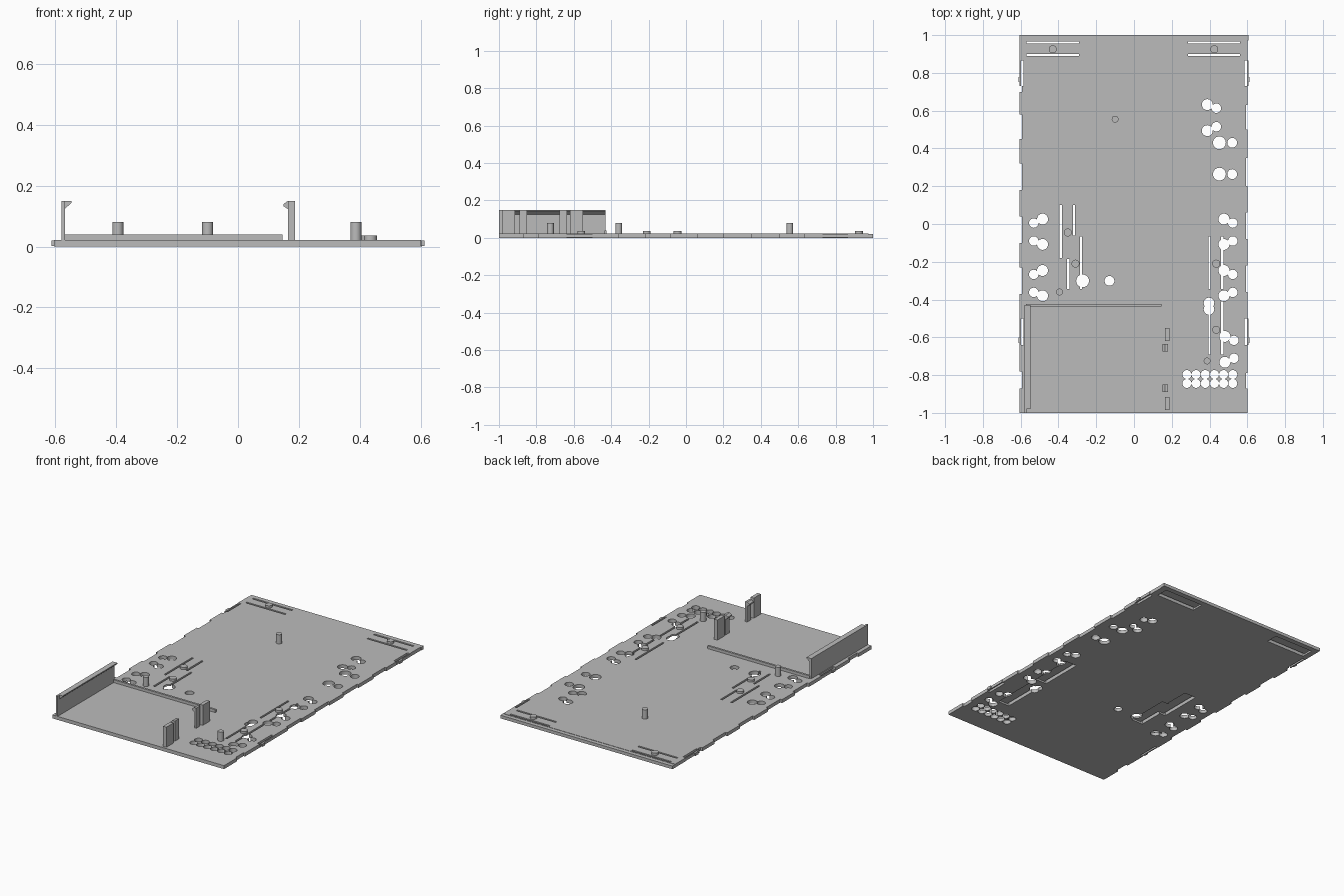
import bpy
import bmesh
from mathutils import Matrix, Vector

if "Cube" in bpy.data.objects:
    bpy.data.objects.remove(bpy.data.objects["Cube"], do_unlink=True)

grey = bpy.data.materials.new("plain_grey")
grey.use_nodes = True
grey.diffuse_color = (0.5, 0.5, 0.5, 1)
grey.node_tree.nodes["Principled BSDF"].inputs["Base Color"].default_value = (0.5, 0.5, 0.5, 1)

TOP = 0.022      # upper face of the plate
EDGE = 0.592     # half width of the plate body
WALL = 0.15      # height of walls and clips


def finish(name, bm):
    bmesh.ops.recalc_face_normals(bm, faces=bm.faces)
    mesh = bpy.data.meshes.new(name)
    bm.to_mesh(mesh)
    bm.free()
    mesh.materials.append(grey)
    obj = bpy.data.objects.new(name, mesh)
    bpy.context.collection.objects.link(obj)
    return obj


def add_box(bm, x0, x1, y0, y1, z0, z1):
    size = Matrix.Diagonal((x1 - x0, y1 - y0, z1 - z0, 1))
    mid = Matrix.Translation(((x0 + x1) / 2, (y0 + y1) / 2, (z0 + z1) / 2))
    bmesh.ops.create_cube(bm, size=1, matrix=mid @ size)


def add_rod(bm, x, y, r, z0, z1):
    bmesh.ops.create_cone(bm, cap_ends=True, segments=28, radius1=r, radius2=r, depth=z1 - z0,
                          matrix=Matrix.Translation((x, y, (z0 + z1) / 2)))


def boxes(name, items):
    bm = bmesh.new()
    for item in items:
        add_box(bm, *item)
    return finish(name, bm)


def rods(name, items, z0, z1):
    bm = bmesh.new()
    for x, y, r in items:
        add_rod(bm, x, y, r, z0, z1)
    return finish(name, bm)


def extrude_y(name, profile, y0, y1):
    bm = bmesh.new()
    face = bm.faces.new([bm.verts.new((x, y0, z)) for x, z in profile])
    grown = bmesh.ops.extrude_face_region(bm, geom=[face])["geom"]
    bmesh.ops.translate(bm, vec=Vector((0, y1 - y0, 0)),
                        verts=[g for g in grown if isinstance(g, bmesh.types.BMVert)])
    return finish(name, bm)


# Round holes: pairs of one larger and one smaller hole
BIG, SMALL = 0.029, 0.025
large, small = [], []
for a, b in ((0.026, 0.005), (-0.108, -0.09), (-0.246, -0.267), (-0.38, -0.362)):
    large += [(0.476, a, BIG), (-0.484, a, BIG)]
    small += [(0.523, b, SMALL), (-0.531, b, SMALL)]
for a, b in ((-0.595, -0.616), (-0.732, -0.711)):
    large.append((0.481, a, BIG))
    small.append((0.529, b, SMALL))
for a, b in ((0.632, 0.613), (0.494, 0.515)):
    large.append((0.388, a, BIG))
    small.append((0.436, b, SMALL))
for x, y, gap in ((0.452, 0.43, 0.068), (0.452, 0.264, 0.068), (-0.272, -0.301, 0.142)):
    large.append((x, y, 0.034))
    small.append((x + gap, y, 0.026))
large.append((0.397, -0.418, 0.028))
small.append((0.397, -0.452, 0.028))
for i in range(6):
    large.append((0.28 + 0.0486 * i, -0.797, 0.0238))
    small.append((0.28 + 0.0486 * i, -0.844, 0.0238))

# Narrow slots beside each flexing strip, and the hollow under the strip
slots, hollows_a, hollows_b = [], [], []
W = 0.006


def slot_y(x, y0, y1):
    slots.append((x - W, x + W, y0, y1, -0.1, 0.1))


for x0 in (-0.568, 0.285):
    for y in (0.895, 0.961):
        slots.append((x0, x0 + 0.276, y - W, y + W, -0.1, 0.1))
    hollows_a.append((x0, x0 + 0.276, 0.895, 0.961, -0.1, 0.011))
for y0 in (-0.345, -0.69):
    for x in (0.4, 0.467):
        slot_y(x, y0, y0 + 0.28)
    hollows_a.append((0.4, 0.467, y0, y0 + 0.28, -0.1, 0.011))
slot_y(-0.388, -0.18, 0.1)
slot_y(-0.318, -0.06, 0.1)
slot_y(-0.348, -0.345, -0.185)
slot_y(-0.281, -0.345, -0.065)
hollows_a.append((-0.388, -0.318, -0.18, 0.1, -0.1, 0.011))
hollows_b.append((-0.348, -0.281, -0.345, -0.065, -0.1, 0.011))

# Side latches: opening in the edge
LATCHES = ((0.73, 0.865, 0.765), (-0.64, -0.5, -0.615))
for y0, y1, bump in LATCHES:
    slots.append((-0.65, -0.584, y0, y1, -0.1, 0.1))
    slots.append((0.584, 0.65, y0, y1, -0.1, 0.1))

# Plate with all openings cut
plate = boxes("base_plate", [(-EDGE, EDGE, -1, 0.975, 0, TOP)])
cutters = [rods("large_hole_cutter", large, -0.1, 0.1),
           rods("small_hole_cutter", small, -0.1, 0.1),
           boxes("slot_cutter", slots),
           boxes("hollow_cutter_a", hollows_a),
           boxes("hollow_cutter_b", hollows_b)]
for cutter in cutters:
    cutter.hide_render = True
    mod = plate.modifiers.new(cutter.name, "BOOLEAN")
    mod.operation, mod.solver, mod.object = "DIFFERENCE", "EXACT", cutter
bpy.context.view_layer.update()
cut_mesh = bpy.data.meshes.new_from_object(
    plate.evaluated_get(bpy.context.evaluated_depsgraph_get()))
plate.modifiers.clear()
plate.data = cut_mesh
for cutter in cutters:
    bpy.data.objects.remove(cutter, do_unlink=True)

# Back lip and interlocking edge tabs
boxes("back_lip", [(-0.605, 0.605, 0.972, 1, 0, TOP - 0.002)])
left_tabs = ((0.63, 0.73), (0.35, 0.5), (0.06, 0.2), (-0.22, -0.08), (-0.5, -0.36),
             (-0.79, -0.64), (-1, -0.87), (0.865, 0.972))
right_tabs = ((0.58, 0.7), (0.32, 0.45), (0.04, 0.18), (-0.23, -0.1), (-0.5, -0.37),
              (-0.78, -0.64), (-1, -0.87), (0.865, 0.972))
boxes("left_edge_tabs", [(EDGE, 0.602, a, b, 0, TOP) for a, b in left_tabs])
boxes("right_edge_tabs", [(-0.605, -EDGE, a, b, 0, TOP) for a, b in right_tabs])
for name, s in (("left", 1), ("right", -1)):
    parts = []
    for y0, y1, bump in LATCHES:
        for x0, x1, a, b in ((0.598, 0.605, y0, y1), (0.604, 0.612, bump - 0.014, bump + 0.014)):
            lo, hi = sorted((s * x0, s * x1))
            parts.append((lo, hi, a, b, 0.002, TOP - 0.002))
    boxes(name + "_latches", parts)

# Pins on the flexing strips, and tall locating pins
rods("short_pins", [(x, y, 0.021) for x, y in
                    ((-0.43, 0.925), (0.425, 0.925), (-0.35, -0.045),
                     (-0.31, -0.21), (0.435, -0.21), (0.435, -0.56))], 0.011, 0.036)
rods("tall_pins", [(x, y, 0.018) for x, y in
                   ((-0.1, 0.555), (-0.395, -0.36), (0.387, -0.725))], 0.01, 0.08)

# Bay: hooked side wall, low divider and clips
extrude_y("bay_wall", [(-0.58, 0.01), (-0.568, 0.01), (-0.568, WALL), (-0.58, WALL)], -1, -0.43)
extrude_y("bay_wall_hook", [(-0.568, 0.125), (-0.547, 0.143), (-0.547, WALL), (-0.568, WALL)],
          -0.98, -0.43)
boxes("bay_divider", [(-0.572, 0.146, -0.437, -0.424, 0.01, 0.04)])
hook = [(0.166, 0.01), (0.179, 0.01), (0.179, WALL), (0.164, WALL), (0.15, 0.14), (0.15, 0.132),
        (0.166, 0.122)]
for name, y0, y1, p0, p1 in (("rear", -0.675, -0.635, -0.62, -0.55),
                             ("front", -0.89, -0.85, -0.985, -0.915)):
    extrude_y(name + "_clip_hook", hook, y0, y1)
    boxes(name + "_clip_post", [(0.164, 0.187, p0, p1, 0.01, WALL)])

# Smooth the round parts only
bpy.ops.object.select_all(action="DESELECT")
for name in ("base_plate", "short_pins", "tall_pins"):
    obj = bpy.data.objects[name]
    obj.select_set(True)
    bpy.context.view_layer.objects.active = obj
bpy.ops.object.shade_smooth_by_angle()
